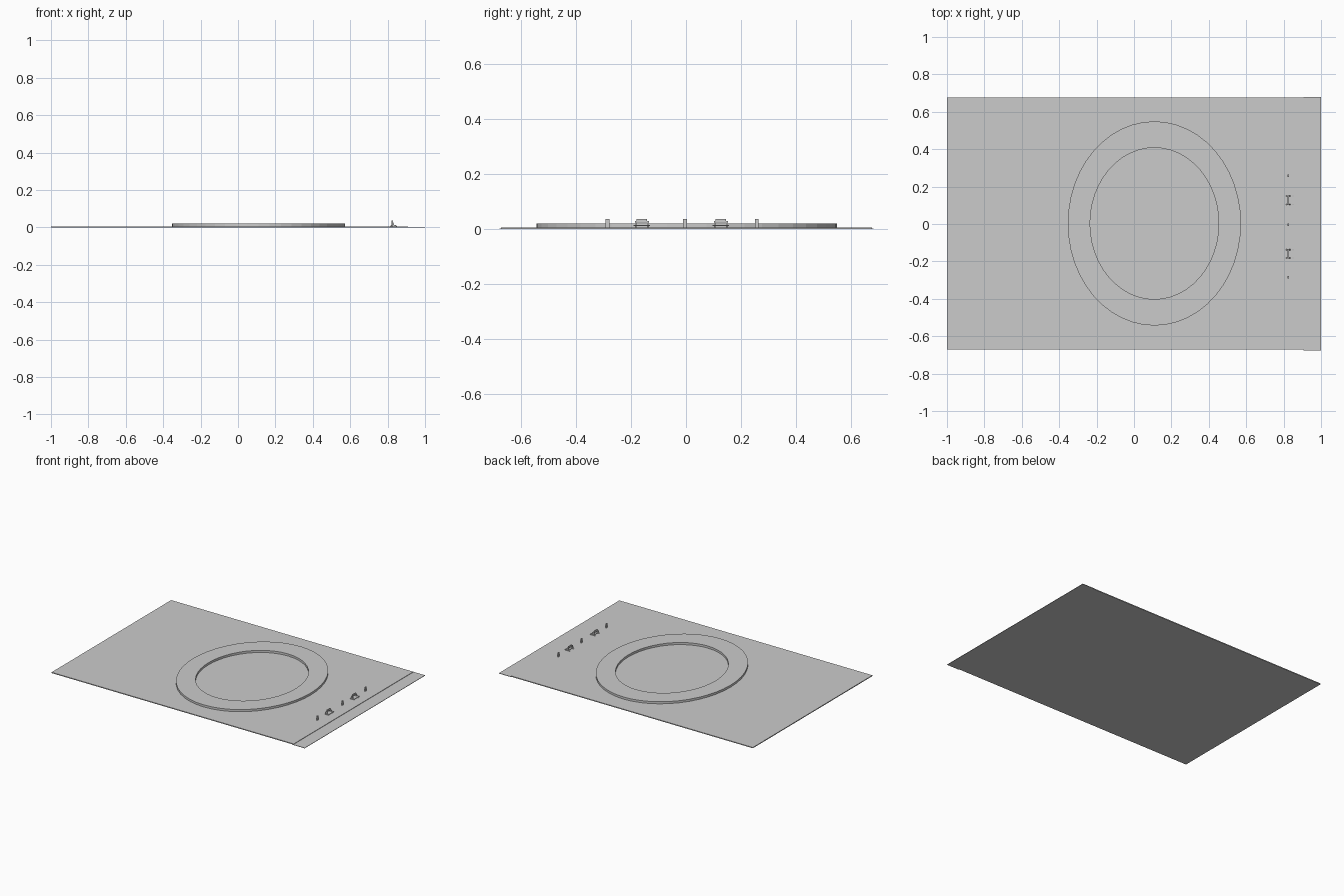
import bpy, bmesh, math

if "Cube" in bpy.data.objects:
    bpy.data.objects.remove(bpy.data.objects["Cube"])


def material(name, v):
    m = bpy.data.materials.new(name)
    m.diffuse_color = (v, v, v, 1)
    m.use_nodes = True
    m.node_tree.nodes["Principled BSDF"].inputs["Base Color"].default_value = m.diffuse_color
    return m


GREY = material("light grey", 0.6)


def finish(name, bm):
    bmesh.ops.recalc_face_normals(bm, faces=bm.faces[:])
    me = bpy.data.meshes.new(name)
    bm.to_mesh(me)
    bm.free()
    me.materials.append(GREY)
    ob = bpy.data.objects.new(name, me)
    bpy.context.collection.objects.link(ob)
    return ob


def extrude_y(name, profile, y0, y1):
    """Prism from an (x, z) outline, running along y."""
    bm = bmesh.new()
    face = bm.faces.new([bm.verts.new((x, y0, z)) for x, z in profile])
    ext = bmesh.ops.extrude_face_region(bm, geom=[face])
    verts = [g for g in ext["geom"] if isinstance(g, bmesh.types.BMVert)]
    bmesh.ops.translate(bm, verts=verts, vec=(0, y1 - y0, 0))
    return finish(name, bm)


def box(name, x0, x1, y0, y1, z0, z1):
    return extrude_y(name, [(x0, z0), (x1, z0), (x1, z1), (x0, z1)], y0, y1)


TOP = 0.006

# Ground slab and the slightly wider, lower strip at its end
box("ground_slab", -1, 0.91, -0.672, 0.675, 0, TOP)
box("end_strip", 0.905, 1, -0.677, 0.68, 0, 0.003)

# Raised oval ring with an open centre
N = 48
bm = bmesh.new()
loops = []
for rx, ry, z in [(0.463, 0.546, 0.002), (0.463, 0.546, 0.021),
                  (0.344, 0.405, 0.021), (0.344, 0.405, 0.002)]:
    loops.append([bm.verts.new((0.109 + rx * math.cos(2 * math.pi * i / N),
                                0.003 + ry * math.sin(2 * math.pi * i / N), z))
                  for i in range(N)])
for k in range(4):
    a, b = loops[k], loops[(k + 1) % 4]
    for i in range(N):
        j = (i + 1) % N
        bm.faces.new((a[i], a[j], b[j], b[i]))
finish("oval_ring", bm)

# Upright posts between the benches
for n, y in enumerate((-0.285, -0.003, 0.257)):
    box(f"post_{n}", 0.822, 0.829, y - 0.007, y + 0.007, TOP, 0.036)

# Benches: wide flat seat, splayed legs, narrower backrest
for n, y in enumerate((-0.16, 0.127)):
    box(f"bench_seat_{n}", 0.818, 0.848, y - 0.03, y + 0.03, 0.011, 0.014)
    box(f"bench_back_{n}", 0.822, 0.828, y - 0.019, y + 0.019, 0.024, 0.036)
    for s in (-1, 1):
        c = y + s * 0.022
        extrude_y(f"bench_leg_{n}_{s}",
                  [(0.812, TOP), (0.852, TOP), (0.836, 0.013), (0.828, 0.03),
                   (0.822, 0.03), (0.82, 0.013)], c - 0.003, c + 0.003)
